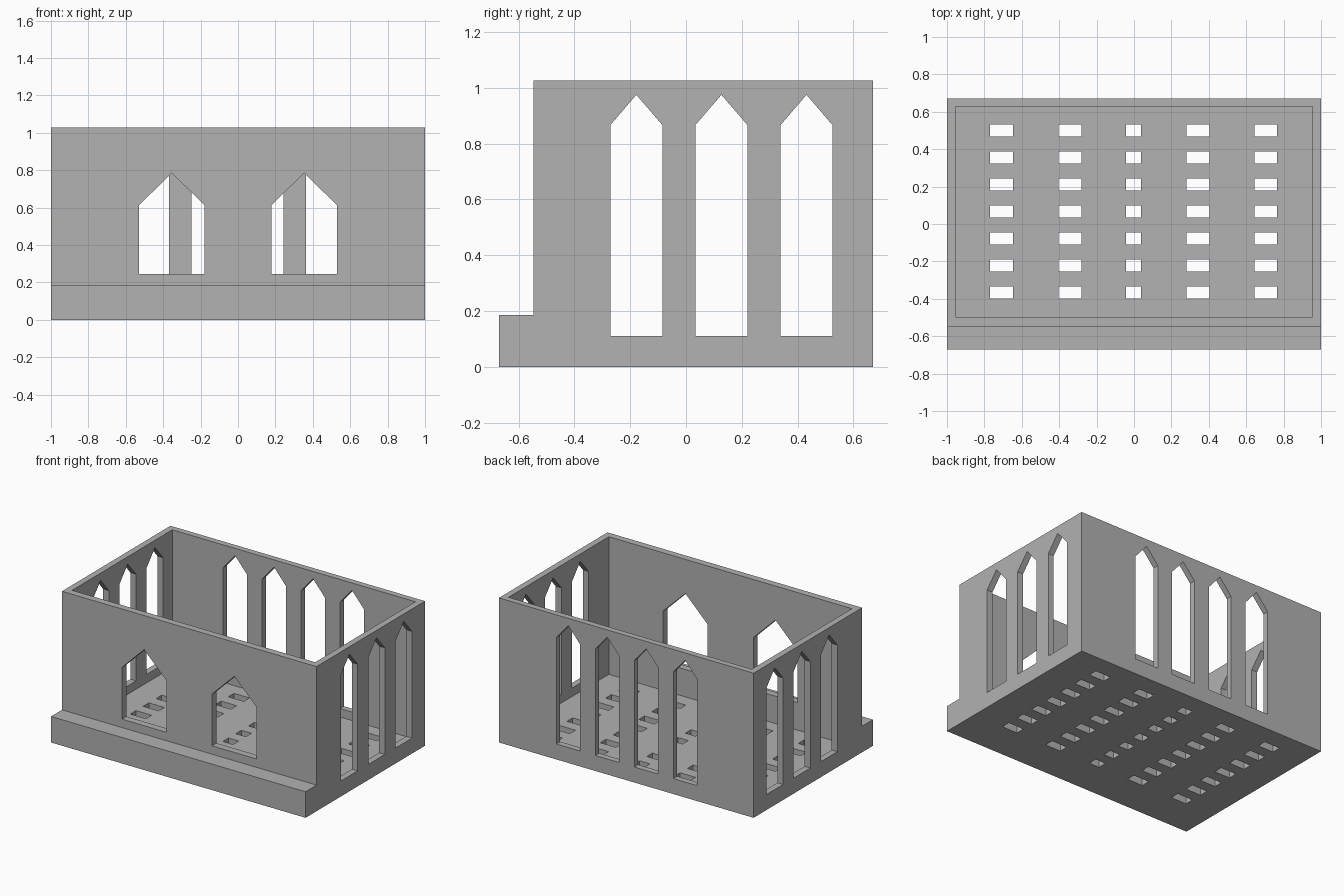
import bpy
import bmesh
from mathutils import Vector

cube = bpy.data.objects.get("Cube")
if cube:
    bpy.data.objects.remove(cube, do_unlink=True)

stone = bpy.data.materials.new("grey stone")
stone.use_nodes = True
GREY = (0.445, 0.445, 0.445, 1)
stone.diffuse_color = GREY
stone.node_tree.nodes["Principled BSDF"].inputs["Base Color"].default_value = GREY


def add_prism(bm, points, axis, start, end):
    """Extrude a closed profile along x, y or z; the points use the other two axes in order."""
    def place(p, d):
        co = list(p)
        co.insert("xyz".index(axis), d)
        return Vector(co)
    face = bm.faces.new([bm.verts.new(place(p, start)) for p in points])
    new = bmesh.ops.extrude_face_region(bm, geom=[face])["geom"]
    shift = place((0, 0), end - start)
    bmesh.ops.translate(bm, vec=shift, verts=[g for g in new if isinstance(g, bmesh.types.BMVert)])


def rect(a0, a1, b0, b1):
    return [(a0, b0), (a1, b0), (a1, b1), (a0, b1)]


def pointed_arch(centre, width, sill, shoulder, apex):
    h = width / 2
    return [(centre - h, sill), (centre + h, sill), (centre + h, shoulder),
            (centre, apex), (centre - h, shoulder)]


def make_object(name, bm):
    bmesh.ops.recalc_face_normals(bm, faces=bm.faces[:])
    mesh = bpy.data.meshes.new(name)
    bm.to_mesh(mesh)
    bm.free()
    mesh.materials.append(stone)
    obj = bpy.data.objects.new(name, mesh)
    bpy.context.collection.objects.link(obj)
    return obj


# Walls, floor and front step as one stepped profile run across the width
TOP, STEP = 1.027, 0.185
bm = bmesh.new()
add_prism(bm, [(-0.67, 0), (0.67, 0), (0.67, TOP), (-0.547, TOP),
               (-0.547, STEP), (-0.67, STEP)], "x", -1, 1)
building = make_object("hall_walls_and_floor", bm)

# Open interior
cutters = []
bm = bmesh.new()
add_prism(bm, rect(-0.955, 0.955, -0.498, 0.627), "z", 0.05, 1.2)
cutters.append(make_object("interior_cutter", bm))

# Tall side windows, running through both side walls
TALL = (0.186, 0.11, 0.867, 0.975)
bm = bmesh.new()
for i in (-1, 0, 1):
    add_prism(bm, pointed_arch(0.127 + i * 0.305, *TALL), "x", -1.1, 1.1)
cutters.append(make_object("side_window_cutter", bm))

# Tall back windows and wide front windows
bm = bmesh.new()
for i in range(4):
    add_prism(bm, pointed_arch((i - 1.5) * 0.306 - 0.003, *TALL), "y", 0.58, 0.75)
for x in (-0.354, 0.354):
    add_prism(bm, pointed_arch(x, 0.348, 0.245, 0.613, 0.785), "y", -0.6, -0.45)
cutters.append(make_object("front_and_back_window_cutter", bm))

# Grid of drain slots through the floor
bm = bmesh.new()
for x, w in ((-0.708, 0.122), (-0.342, 0.122), (-0.002, 0.08), (0.342, 0.122), (0.704, 0.122)):
    for row in range(7):
        y = -0.367 + row * 0.1443
        add_prism(bm, rect(x - w / 2, x + w / 2, y - 0.032, y + 0.032), "z", -0.05, 0.09)
cutters.append(make_object("floor_slot_cutter", bm))

# Cut the openings
bpy.context.view_layer.objects.active = building
for cutter in cutters:
    mod = building.modifiers.new(cutter.name, "BOOLEAN")
    mod.operation = "DIFFERENCE"
    mod.solver = "EXACT"
    mod.object = cutter
    bpy.ops.object.modifier_apply(modifier=mod.name)
    bpy.data.objects.remove(cutter, do_unlink=True)
